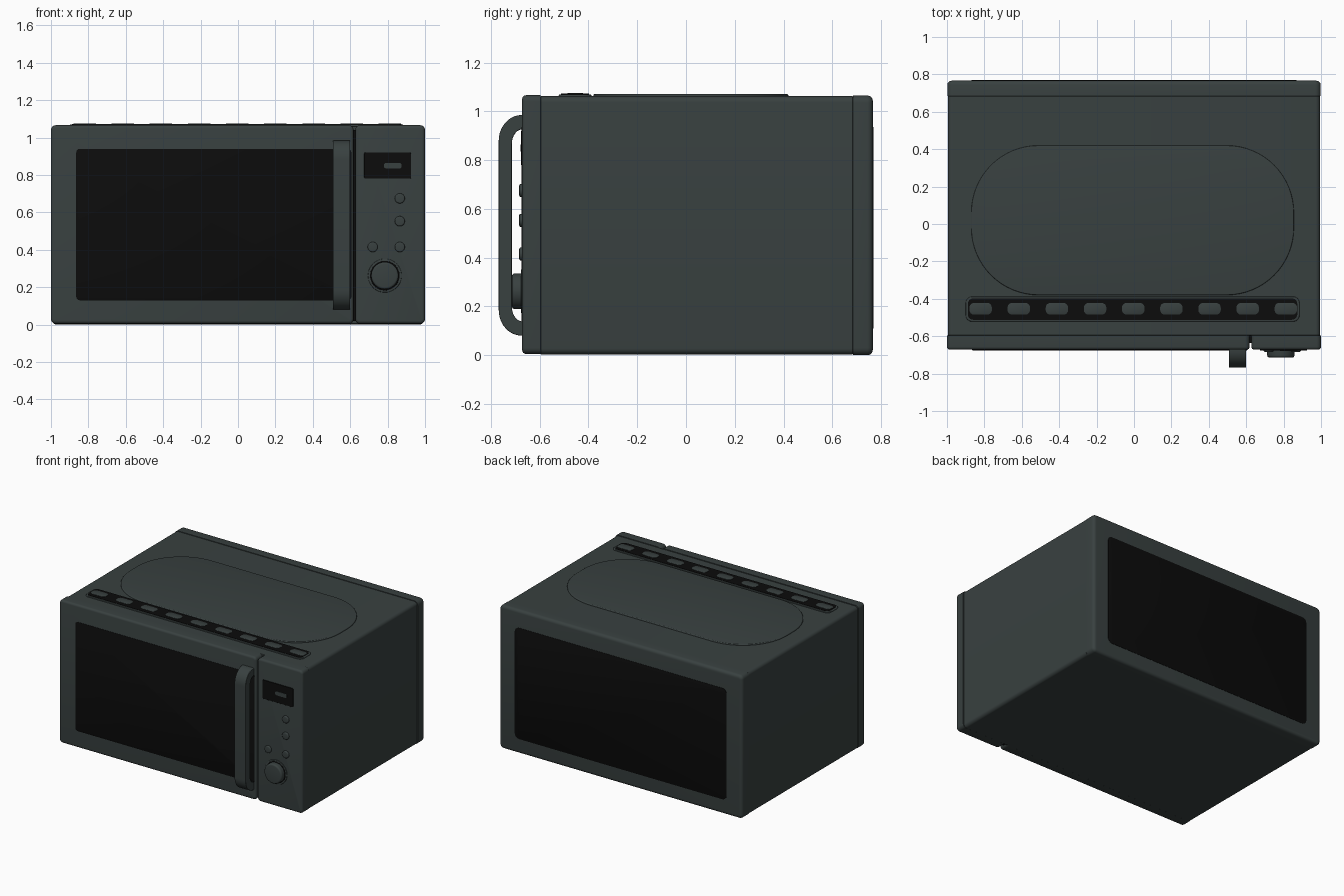
import bpy, bmesh, math
from mathutils import Vector

if "Cube" in bpy.data.objects:
    bpy.data.objects.remove(bpy.data.objects["Cube"])


def material(name, rgb):
    m = bpy.data.materials.new(name)
    m.diffuse_color = (*rgb, 1)
    m.use_nodes = True
    m.node_tree.nodes["Principled BSDF"].inputs["Base Color"].default_value = m.diffuse_color
    return m


GREY = material("slate_grey", (0.040, 0.052, 0.051))
BLACK = material("glossy_black", (0.0035, 0.0035, 0.0035))

# Maps (u, v, depth outward) to world space for each facing direction
FACE = {
    "front": lambda u, v, d: Vector((u, -d, v)),
    "back": lambda u, v, d: Vector((u, d, v)),
    "top": lambda u, v, d: Vector((u, v, d)),
}


def finish(name, bm, mat, angle=35):
    bmesh.ops.recalc_face_normals(bm, faces=bm.faces)
    me = bpy.data.meshes.new(name)
    bm.to_mesh(me)
    bm.free()
    me.materials.append(mat)
    ob = bpy.data.objects.new(name, me)
    bpy.context.collection.objects.link(ob)
    bpy.ops.object.select_all(action='DESELECT')
    ob.select_set(True)
    bpy.context.view_layer.objects.active = ob
    bpy.ops.object.shade_smooth_by_angle(angle=math.radians(angle))
    return ob


def rounded(u0, u1, v0, v1, r, inset, n):
    """Rounded rectangle outline, shrunk by inset."""
    u0, u1, v0, v1 = u0 + inset, u1 - inset, v0 + inset, v1 - inset
    r = min(max(r - inset, 0.002), (u1 - u0) / 2 - 1e-4, (v1 - v0) / 2 - 1e-4)
    corners = [(u1 - r, v1 - r), (u0 + r, v1 - r), (u0 + r, v0 + r), (u1 - r, v0 + r)]
    return [(cu + r * math.cos((k + i / n) * math.pi / 2),
             cv + r * math.sin((k + i / n) * math.pi / 2))
            for k, (cu, cv) in enumerate(corners) for i in range(n + 1)]


def slab(name, facing, u0, u1, v0, v1, r, levels, mat, n=6):
    """Rounded slab lofted through (depth, inset) levels."""
    bm = bmesh.new()
    rings = [[bm.verts.new(FACE[facing](u, v, d)) for u, v in rounded(u0, u1, v0, v1, r, ins, n)]
             for d, ins in levels]
    for a, b in zip(rings, rings[1:]):
        for i in range(len(a)):
            j = (i + 1) % len(a)
            bm.faces.new((a[i], a[j], b[j], b[i]))
    bm.faces.new(rings[0])
    bm.faces.new(rings[-1])
    return finish(name, bm, mat)


def soft(d0, d1, b, steps=4):
    """Levels from d0 to d1 with a quarter-round of radius b at the outer end."""
    return [(d0, 0)] + [(d1 - b + b * math.sin(t), b - b * math.cos(t))
                        for t in (i * math.pi / 2 / steps for i in range(steps + 1))]


def disc(name, x, z, r, d0, d1, b, mat, n=8):
    return slab(name, "front", x - r, x + r, z - r, z + r, r, soft(d0, d1, b), mat, n)


# Casing: main shell, rear cap
TOP = 1.062
slab("main_shell", "back", -0.995, 0.995, 0.003, TOP, 0.025,
     [(-0.597, 0.003), (-0.594, 0), (0.682, 0), (0.685, 0.003)], GREY)
slab("rear_cap", "back", -0.998, 0.998, 0, TOP + 0.003, 0.03, soft(0.685, 0.766, 0.022), GREY)
slab("rear_panel", "back", -0.87, 0.87, 0.11, 0.935, 0.035,
     [(0.75, 0), (0.768, 0), (0.769, 0.002)], BLACK)

# Door and control panel, separated by a narrow gap
slab("seam_core", "front", -0.97, 0.97, 0.02, 1.04, 0.02, [(0.58, 0), (0.635, 0)], BLACK)
slab("door", "front", -1.0, 0.618, 0.005, TOP + 0.004, 0.025, soft(0.597, 0.672, 0.016), GREY)
slab("control_panel", "front", 0.627, 1.0, 0.005, TOP + 0.004, 0.025,
     soft(0.597, 0.672, 0.016), GREY)
slab("door_window", "front", -0.865, 0.606, 0.13, 0.94, 0.02,
     [(0.66, 0), (0.674, 0), (0.675, 0.002)], BLACK)

# Handle: a C-shaped bar profile extruded across x
def bend(y0, z0, z1, ry, rz, n=10):
    pts = [(-0.665, z0)]
    for i in range(n + 1):
        t = i / n * math.pi / 2
        pts.append((y0 + ry * (1 - math.sin(t)), z0 + rz * (1 - math.cos(t))))
    for i in range(n + 1):
        t = i / n * math.pi / 2
        pts.append((y0 + ry * (1 - math.cos(t)), z1 - rz * (1 - math.sin(t))))
    return pts + [(-0.665, z1)]


outer = bend(-0.768, 0.080, 0.985, 0.095, 0.105)
inner = bend(-0.714, 0.138, 0.927, 0.045, 0.060)
bm = bmesh.new()
sides = [[[bm.verts.new((x, y, z)) for y, z in path] for path in (outer, inner)]
         for x in (0.508, 0.600)]
(lo, li), (ro, ri) = sides
for i in range(len(lo) - 1):
    for a, b in ((lo, li), (li, ri), (ri, ro), (ro, lo)):
        bm.faces.new((a[i], a[i + 1], b[i + 1], b[i]))
for e in (0, -1):
    bm.faces.new((lo[e], li[e], ri[e], ro[e]))
handle = finish("door_handle", bm, GREY)
bev = handle.modifiers.new("soft_edges", 'BEVEL')
bev.width = 0.012
bev.segments = 3
bev.limit_method = 'ANGLE'
bev.angle_limit = math.radians(50)

# Display with a small readout
slab("display", "front", 0.675, 0.925, 0.78, 0.92, 0.006,
     [(0.66, 0), (0.675, 0), (0.676, 0.001)], BLACK)
slab("display_readout", "front", 0.78, 0.875, 0.835, 0.865, 0.012,
     [(0.67, 0), (0.678, 0)], GREY)

# Buttons and dial
for i, (x, z) in enumerate([(0.865, 0.675), (0.865, 0.553), (0.72, 0.415), (0.865, 0.415)]):
    disc(f"button_{i + 1}", x, z, 0.027, 0.66, 0.684, 0.007, GREY)
disc("dial_ring", 0.785, 0.262, 0.09, 0.66, 0.676, 0.003, GREY, 12)
disc("dial_seam", 0.785, 0.262, 0.079, 0.66, 0.6775, 0.001, BLACK, 12)
disc("dial", 0.785, 0.262, 0.073, 0.66, 0.714, 0.012, GREY, 12)

# Raised panel on the roof
slab("roof_panel", "top", -0.87, 0.855, -0.38, 0.42, 0.36, soft(1.05, 1.071, 0.006), GREY, 16)

# Vent strip on the roof: rim, dark bed and a row of slats
slab("vent_rim", "top", -0.90, 0.885, -0.522, -0.388, 0.035, soft(1.05, 1.070, 0.005), GREY)
slab("vent_bed", "top", -0.888, 0.873, -0.512, -0.398, 0.028, [(1.06, 0), (1.0725, 0)], BLACK)
for i in range(9):
    x = -0.82 + i * 0.204
    slab(f"vent_slat_{i + 1}", "top", x - 0.06, x + 0.06, -0.485, -0.422, 0.025,
         [(1.065, 0), (1.0745, 0), (1.0755, 0.002)], GREY)
